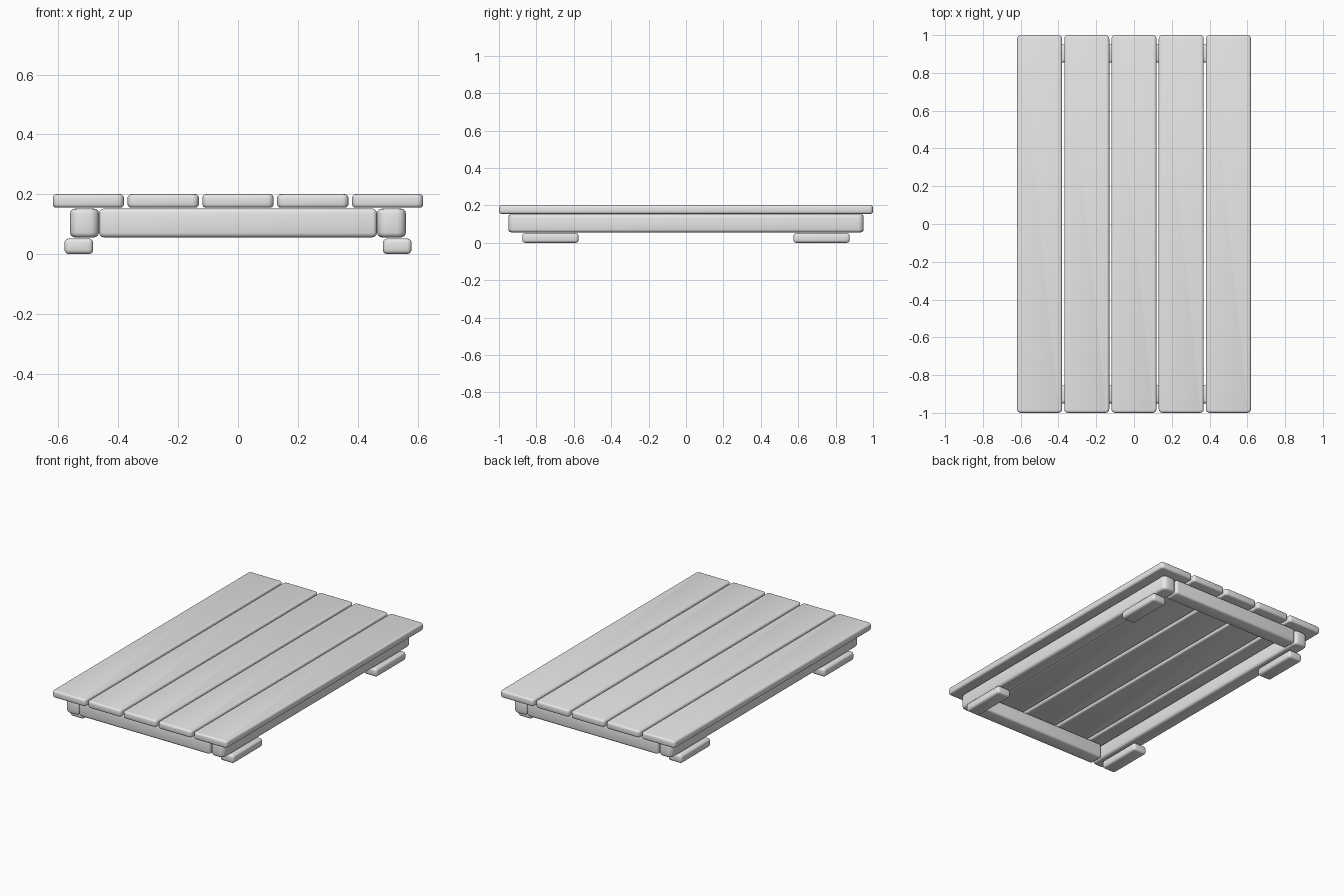
import bpy
import bmesh
from mathutils import Vector

cube = bpy.data.objects.get("Cube")
if cube:
    bpy.data.objects.remove(cube, do_unlink=True)

# Single plain grey
grey = bpy.data.materials.new("plain_grey")
grey.use_nodes = True
grey.diffuse_color = (0.8, 0.8, 0.8, 1)
grey.node_tree.nodes["Principled BSDF"].inputs["Base Color"].default_value = (0.8, 0.8, 0.8, 1)


def soft_block(name, low, high, edge, corner=0):
    """Box with optionally rounded plan corners and softened edges."""
    low, high = Vector(low), Vector(high)
    bm = bmesh.new()
    bmesh.ops.create_cube(bm, size=1)
    for v in bm.verts:
        v.co = (low + high) / 2 + v.co * (high - low)
    if corner:
        upright = [e for e in bm.edges
                   if abs(e.verts[0].co.z - e.verts[1].co.z) > 0.01]
        bmesh.ops.bevel(bm, geom=upright, offset=corner, segments=4,
                        profile=0.5, affect='EDGES')
    sharp = [e for e in bm.edges if e.calc_face_angle(0) > 0.8]
    bmesh.ops.bevel(bm, geom=sharp, offset=edge, segments=3,
                    profile=0.5, affect='EDGES', clamp_overlap=True)
    bmesh.ops.recalc_face_normals(bm, faces=bm.faces)
    mesh = bpy.data.meshes.new(name)
    bm.to_mesh(mesh)
    bm.free()
    mesh.materials.append(grey)
    obj = bpy.data.objects.new(name, mesh)
    bpy.context.collection.objects.link(obj)
    bpy.ops.object.select_all(action='DESELECT')
    obj.select_set(True)
    bpy.context.view_layer.objects.active = obj
    bpy.ops.object.shade_smooth_by_angle(angle=0.7)
    return obj


# Deck planks running front to back
for i in range(5):
    x = (i - 2) * 0.25
    soft_block(f"deck_plank_{i + 1}", (x - 0.119, -1, 0.155),
               (x + 0.119, 1, 0.2), 0.012, 0.02)

# Side rails and their feet
for side, s in (("left", 1), ("right", -1)):
    x = s * 0.513
    soft_block(f"{side}_rail", (x - 0.048, -0.95, 0.056),
               (x + 0.048, 0.95, 0.152), 0.016, 0.03)
    for end, t in (("front", -1), ("back", 1)):
        fx, fy = s * 0.532, t * 0.725
        soft_block(f"{end}_{side}_foot", (fx - 0.048, fy - 0.15, 0),
                   (fx + 0.048, fy + 0.15, 0.052), 0.014, 0.015)

# Cross beams between the rails
for end, t in (("front", -1), ("back", 1)):
    y = t * 0.902
    soft_block(f"{end}_beam", (-0.464, y - 0.048, 0.056),
               (0.464, y + 0.048, 0.152), 0.016, 0.015)
